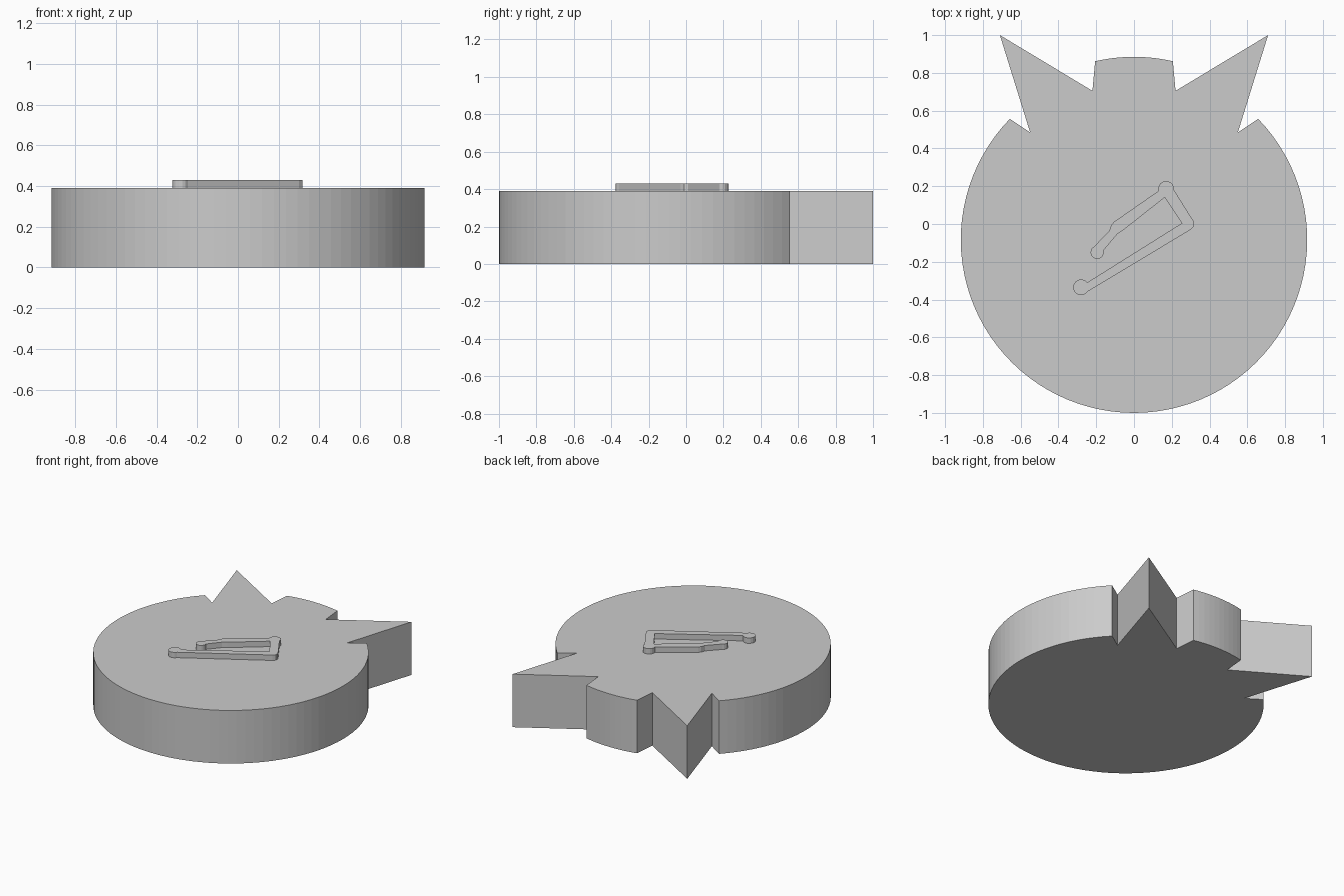
import bpy, bmesh
from math import cos, sin, radians, atan2, tau

if "Cube" in bpy.data.objects:
    bpy.data.objects.remove(bpy.data.objects["Cube"])

grey = bpy.data.materials.new("plain_grey")
grey.diffuse_color = (0.6, 0.6, 0.6, 1)
grey.use_nodes = True
grey.node_tree.nodes["Principled BSDF"].inputs["Base Color"].default_value = grey.diffuse_color


def arc(cx, cy, r, a0, a1, n):
    """Points on an arc from a0 to a1 degrees."""
    return [(cx + r * cos(radians(a0 + (a1 - a0) * i / n)),
             cy + r * sin(radians(a0 + (a1 - a0) * i / n))) for i in range(n + 1)]


def knob(cx, cy, r, start, end, n=12):
    """Counter-clockwise arc around a centre, between two directions given as points."""
    a0 = atan2(start[1] - cy, start[0] - cx)
    a1 = atan2(end[1] - cy, end[0] - cx)
    if a1 <= a0:
        a1 += tau
    return arc(cx, cy, r, a0 * 360 / tau, a1 * 360 / tau, n)


def prism(name, outline, z0, z1):
    """Extrude a counter-clockwise outline between two heights."""
    bm = bmesh.new()
    base = bm.faces.new([bm.verts.new((x, y, z0)) for x, y in outline])
    out = bmesh.ops.extrude_face_region(bm, geom=[base], use_keep_orig=True)
    for v in out["geom"]:
        if isinstance(v, bmesh.types.BMVert):
            v.co.z = z1
    bmesh.ops.recalc_face_normals(bm, faces=bm.faces)
    mesh = bpy.data.meshes.new(name)
    bm.to_mesh(mesh)
    bm.free()
    mesh.materials.append(grey)
    obj = bpy.data.objects.new(name, mesh)
    bpy.context.collection.objects.link(obj)
    return obj


# Round body with two pointed leaves and a raised crown between them
leaf = [(0.55, 0.485), (0.71, 1.0), (0.22, 0.705)]
crown = arc(0, -0.03, 0.915, 77, 103, 10)
body = arc(0, -0.083, 0.917, -224.2, 44.2, 72)
outline = body + leaf + crown + [(-x, y) for x, y in reversed(leaf)]
prism("round_body", outline, 0, 0.39)

# Raised bent band with a round knob at each end and at the upper bend
band = knob(-0.28, -0.335, 0.042, (-0.235, -0.30), (-0.24, -0.36))
band += [(0.30, -0.03), (0.317, -0.012), (0.317, 0.012)]
band += knob(0.17, 0.185, 0.042, (0.21, 0.18), (0.13, 0.175), 10)
band += [(-0.105, 0.012), (-0.12, -0.005), (-0.13, -0.035)]
band += knob(-0.195, -0.15, 0.035, (-0.212, -0.115), (-0.162, -0.14))
band += [(-0.09, -0.055), (-0.06, -0.035), (0.163, 0.141), (0.253, 0.004)]
prism("raised_band", band, 0.385, 0.43)
